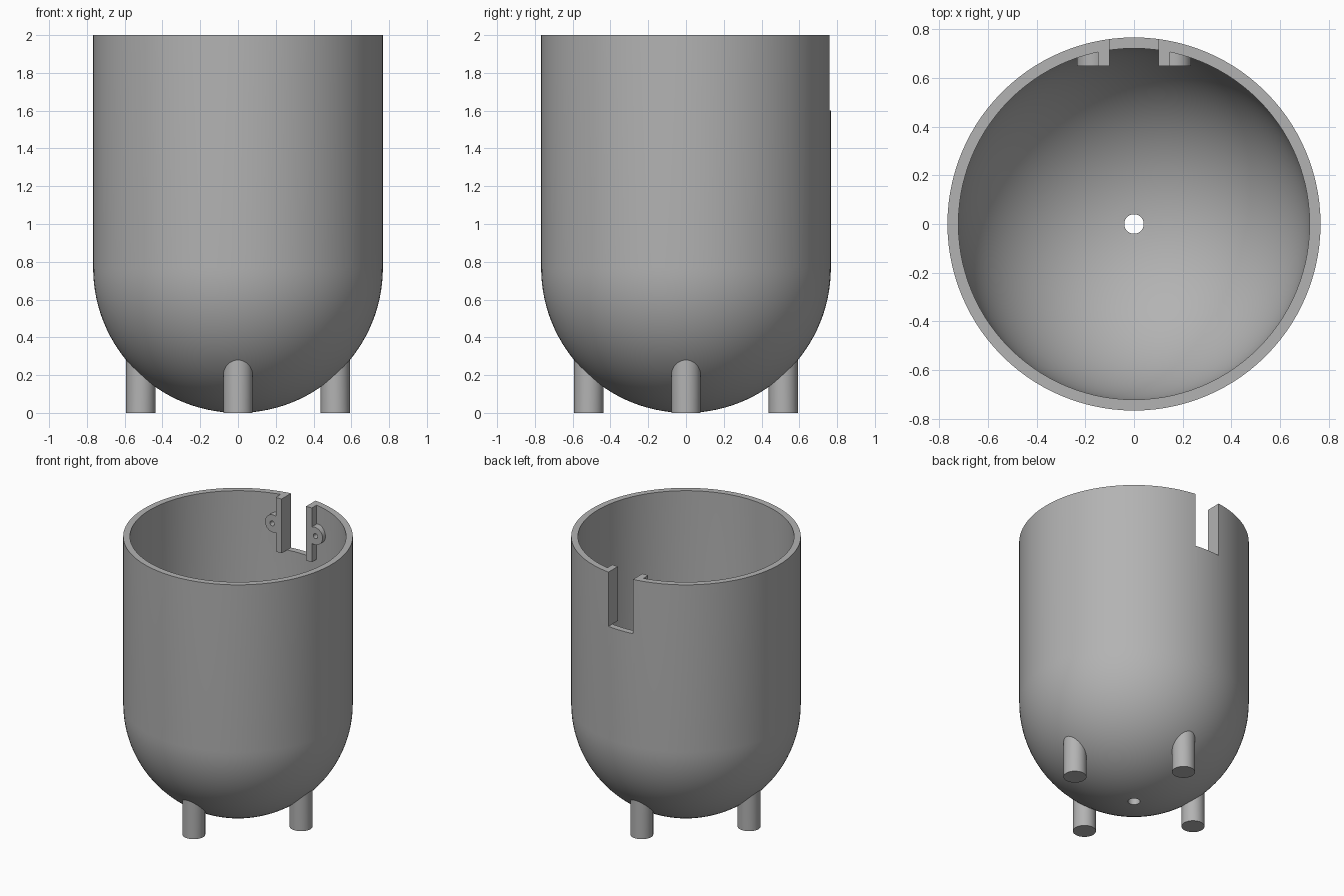
import bpy, bmesh
from math import sin, cos, asin, pi, sqrt
from mathutils import Matrix, Vector

cube = bpy.data.objects.get("Cube")
if cube:
    bpy.data.objects.remove(cube, do_unlink=True)

R_OUT, R_IN, HOLE, TOP = 0.767, 0.722, 0.04, 2.0
CENTRE = R_OUT                      # height of the bowl's centre

grey = bpy.data.materials.new("plain_grey")
grey.use_nodes = True
COLOUR = (0.45, 0.45, 0.45, 1)
grey.diffuse_color = COLOUR
grey.node_tree.nodes["Principled BSDF"].inputs["Base Color"].default_value = COLOUR


def finish(name, bm):
    bmesh.ops.recalc_face_normals(bm, faces=bm.faces)
    mesh = bpy.data.meshes.new(name)
    bm.to_mesh(mesh)
    bm.free()
    mesh.materials.append(grey)
    obj = bpy.data.objects.new(name, mesh)
    bpy.context.collection.objects.link(obj)
    return obj


def box(name, x0, x1, y0, y1, z0, z1):
    bm = bmesh.new()
    size = Matrix.Diagonal((x1 - x0, y1 - y0, z1 - z0, 1))
    mid = Matrix.Translation(((x0 + x1) / 2, (y0 + y1) / 2, (z0 + z1) / 2))
    bmesh.ops.create_cube(bm, size=1, matrix=mid @ size)
    return finish(name, bm)


def rod_y(name, x, z, radius, y0, y1):
    bm = bmesh.new()
    place = Matrix.Translation((x, (y0 + y1) / 2, z)) @ Matrix.Rotation(pi / 2, 4, "X")
    bmesh.ops.create_cone(bm, cap_ends=True, segments=32, radius1=radius,
                          radius2=radius, depth=y1 - y0, matrix=place)
    return finish(name, bm)


def combine(target, tool, operation):
    mod = target.modifiers.new("combine", "BOOLEAN")
    mod.object, mod.operation, mod.solver = tool, operation, "EXACT"
    bpy.context.view_layer.objects.active = target
    bpy.ops.object.modifier_apply(modifier=mod.name)
    bpy.data.objects.remove(tool, do_unlink=True)


def smooth(obj):
    bpy.ops.object.select_all(action="DESELECT")
    obj.select_set(True)
    bpy.context.view_layer.objects.active = obj
    bpy.ops.object.shade_smooth_by_angle(angle=pi / 6)


# Round-bottomed shell with a drain hole, turned from a closed profile
def arc(radius, steps=28):
    start = asin(HOLE / radius)
    angles = [start + (pi / 2 - start) * i / steps for i in range(steps + 1)]
    return [(radius * sin(a), CENTRE - radius * cos(a)) for a in angles]


profile = arc(R_OUT) + [(R_OUT, TOP), (R_IN, TOP)] + arc(R_IN)[::-1]
bm = bmesh.new()
ring = [bm.verts.new((r, 0, z)) for r, z in profile]
edges = [bm.edges.new((ring[i - 1], ring[i])) for i in range(len(ring))]
bmesh.ops.spin(bm, geom=ring + edges, cent=(0, 0, 0), axis=(0, 0, 1),
               angle=2 * pi, steps=112, use_duplicate=False)
bmesh.ops.remove_doubles(bm, verts=bm.verts, dist=1e-5)
body = finish("pot_body", bm)

# Slot in the back wall
combine(body, box("slot_cutter", -0.1, 0.1, 0.5, 1, 1.6, TOP + 0.1), "DIFFERENCE")

# Rails beside the slot, each with a drilled ear
for side in (-1, 1):
    x0, x1 = sorted((side * 0.1, side * 0.147))
    rail = box("slot_rail", x0, x1, 0.65, 0.735, 1.6, TOP)
    combine(rail, rod_y("ear", side * 0.17, 1.8, 0.065, 0.65, 0.715), "UNION")
    combine(rail, rod_y("ear_hole", side * 0.177, 1.8, 0.018, 0.6, 0.69), "DIFFERENCE")
    combine(body, rail, "UNION")
smooth(body)

# Four legs whose tops end inside the shell
LEG_R, LEG_OUT, MID = 0.077, 0.515, (R_OUT + R_IN) / 2
for name, dx, dy in (("front", 0, -1), ("back", 0, 1), ("left", 1, 0), ("right", -1, 0)):
    bm = bmesh.new()
    at = Vector((dx * LEG_OUT, dy * LEG_OUT, 0.05))
    bmesh.ops.create_cone(bm, cap_ends=True, cap_tris=True, segments=40, radius1=LEG_R,
                          radius2=LEG_R, depth=0.1, matrix=Matrix.Translation(at))
    for v in bm.verts:
        if v.co.z > 0.05:
            v.co.z = CENTRE - sqrt(MID ** 2 - v.co.x ** 2 - v.co.y ** 2)
    smooth(finish(name + "_leg", bm))
